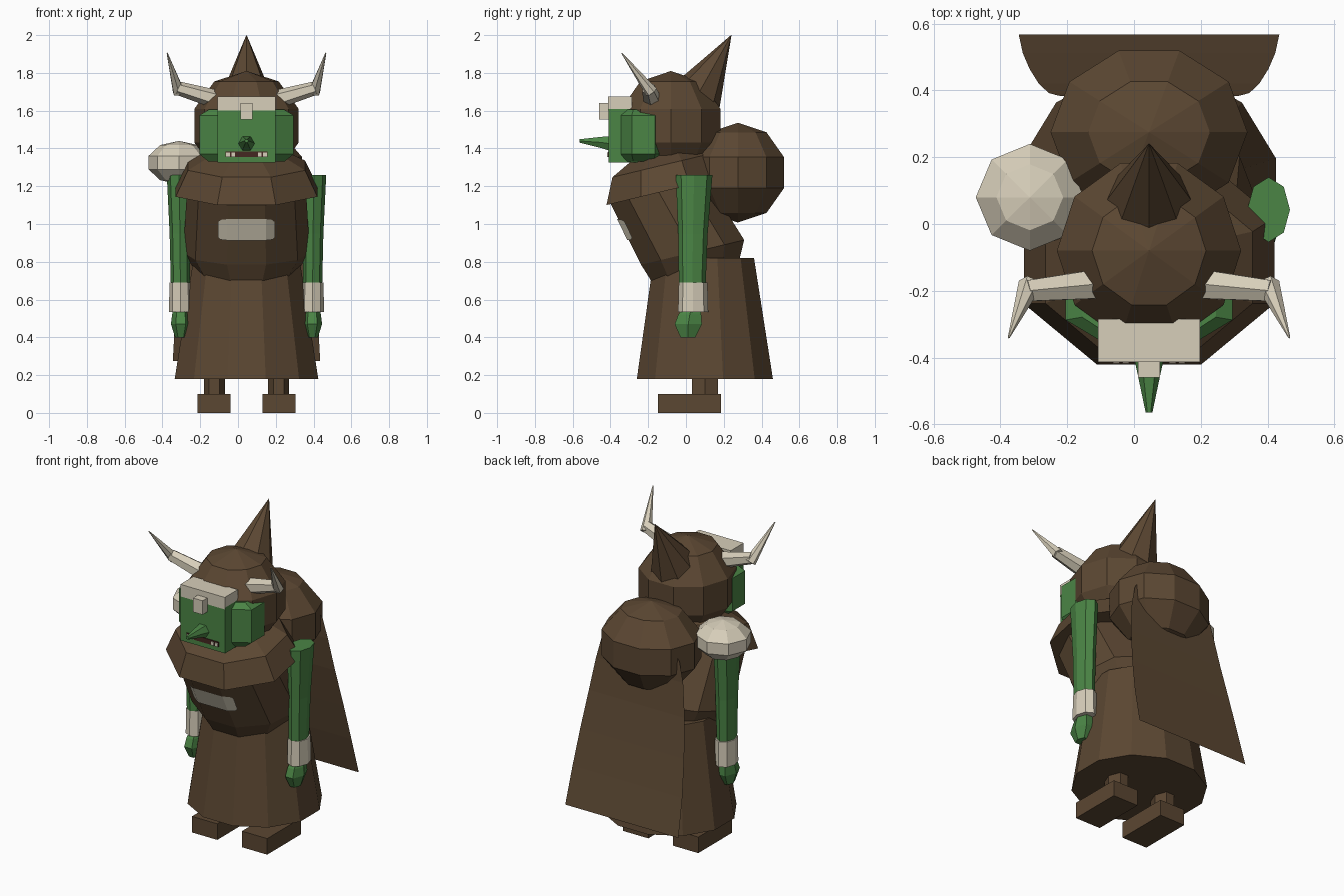
import bpy, bmesh, math
from mathutils import Vector, Matrix

cube = bpy.data.objects.get("Cube")
if cube:
    bpy.data.objects.remove(cube, do_unlink=True)

CX = 0.045  # the body's own centre line


def material(name, rgb):
    m = bpy.data.materials.new(name)
    m.use_nodes = True
    m.diffuse_color = (*rgb, 1)
    bsdf = next(n for n in m.node_tree.nodes if n.type == 'BSDF_PRINCIPLED')
    bsdf.inputs["Base Color"].default_value = (*rgb, 1)
    return m


BROWN = material("brown cloth", (0.105, 0.063, 0.032))
GREEN = material("green skin", (0.07, 0.235, 0.06))
BONE = material("pale bone", (0.68, 0.62, 0.49))
DARK = material("dark mouth", (0.06, 0.02, 0.015))


def finish(name, bm, mat):
    bmesh.ops.recalc_face_normals(bm, faces=bm.faces)
    mesh = bpy.data.meshes.new(name)
    bm.to_mesh(mesh)
    bm.free()
    mesh.materials.append(mat)
    ob = bpy.data.objects.new(name, mesh)
    bpy.context.collection.objects.link(ob)
    return ob


def loft(name, mat, n, rings, axis=(0, 0, 1), ref=(1, 0, 0), flat=False):
    """Join n-sided rings (centre, radius u, radius v) set square to the axis."""
    a = Vector(axis).normalized()
    u = Vector(ref)
    u = (u - a * u.dot(a)).normalized()
    v = a.cross(u)
    turn = math.pi / n if flat else 0
    grow = 1 / math.cos(math.pi / n) if flat else 1
    bm = bmesh.new()
    loops = []
    for c, ru, rv in rings:
        angles = [turn + math.tau * i / n for i in range(n)]
        loops.append([bm.verts.new(Vector(c) + grow * (u * ru * math.cos(t) + v * rv * math.sin(t)))
                      for t in angles])
    for lo, hi in zip(loops, loops[1:]):
        for i in range(n):
            j = (i + 1) % n
            bm.faces.new((lo[i], lo[j], hi[j], hi[i]))
    bm.faces.new(loops[0][::-1])
    bm.faces.new(loops[-1])
    return finish(name, bm, mat)


def ball(name, mat, n, rows, centre, radii):
    bm = bmesh.new()
    place = Matrix.Translation(centre) @ Matrix.Diagonal((*radii, 1)) @ Matrix.Rotation(math.pi / 2, 4, 'Z')
    bmesh.ops.create_uvsphere(bm, u_segments=n, v_segments=rows, radius=1, matrix=place)
    return finish(name, bm, mat)


def box(name, mat, lo, hi):
    lo, hi = Vector(lo), Vector(hi)
    bm = bmesh.new()
    bmesh.ops.create_cube(bm, size=1, matrix=Matrix.Translation((lo + hi) / 2) @ Matrix.Diagonal((*(hi - lo), 1)))
    return finish(name, bm, mat)


def sheet(name, mat, rows):
    """Rows of points joined into an open surface."""
    bm = bmesh.new()
    grid = [[bm.verts.new(p) for p in row] for row in rows]
    for a, b in zip(grid, grid[1:]):
        for i in range(len(a) - 1):
            bm.faces.new((a[i], a[i + 1], b[i + 1], b[i]))
    return finish(name, bm, mat)


# Robe: skirt, stooped torso, collar
LEAN = (0, -0.24, 1)
loft("skirt", BROWN, 12, [((CX, 0.1, 0.18), 0.38, 0.36), ((CX, 0.095, 0.82), 0.28, 0.265)], flat=True)
torso = loft("torso", BROWN, 10, [
    ((CX, 0.05, 0.75), 0.27, 0.25),
    ((CX, 0.035, 0.85), 0.335, 0.295),
    ((CX, -0.15, 1.18), 0.315, 0.275)], LEAN)
loft("collar", BROWN, 8, [
    ((CX, -0.11, 1.175), 0.375, 0.32),
    ((CX, -0.13, 1.31), 0.31, 0.267),
    ((CX, -0.12, 1.37), 0.2, 0.18)], LEAN, flat=True)

# Chest patch wrapped onto the torso
columns = [-0.148, -0.135, -0.1, 0.1, 0.135, 0.148]
drop = [0.015, 0.004, 0, 0, 0.004, 0.015]
patch = sheet("chest_patch", BONE, [
    [(CX + x, -0.6, 0.915 + d) for x, d in zip(columns, drop)],
    [(CX + x, -0.6, 1.025 - d) for x, d in zip(columns, drop)]])
wrap = patch.modifiers.new("wrap", 'SHRINKWRAP')
wrap.target = torso
wrap.wrap_method = 'PROJECT'
wrap.use_project_y = True
wrap.wrap_mode = 'ABOVE_SURFACE'
wrap.offset = 0.008

# Hunch and cape
ball("hunch", BROWN, 10, 5, (CX, 0.275, 1.272), (0.31, 0.27, 0.264))
profile = [(0.275, 0.567, 0.39), (0.5, 0.512, 0.378), (0.72, 0.465, 0.358),
           (0.95, 0.42, 0.33), (1.15, 0.392, 0.3), (1.27, 0.384, 0.27), (1.31, 0.383, 0.24)]
sheet("cape", BROWN, [[(CX - w, y, z), (CX + w, y, z)] for z, y, w in profile])

# Hood with its bent point
ball("hood", BROWN, 10, 5, (CX, -0.08, 1.52), (0.29, 0.29, 0.29))
loft("hood_point", BROWN, 8, [
    ((CX, 0.06, 1.68), 0.135, 0.135), ((CX, 0.24, 2.0), 0.001, 0.001)], (0, 0.16, 0.28))

# Face
loft("cheeks", GREEN, 8, [
    ((CX, -0.225, 1.33), 0.2, 0.13), ((CX, -0.225, 1.37), 0.25, 0.15),
    ((CX, -0.225, 1.575), 0.25, 0.15), ((CX, -0.225, 1.605), 0.2, 0.13)], flat=True)
box("face", GREEN, (CX - 0.153, -0.41, 1.325), (CX + 0.153, -0.22, 1.61))
loft("nose", GREEN, 6, [
    ((CX, -0.40, 1.425), 0.045, 0.045), ((CX, -0.45, 1.432), 0.034, 0.034),
    ((CX, -0.565, 1.44), 0.01, 0.01)], (0, -1, 0))
box("mouth", DARK, (CX - 0.11, -0.414, 1.355), (CX + 0.11, -0.405, 1.385))
box("brow_plate", BONE, (CX - 0.153, -0.413, 1.6), (CX + 0.153, -0.285, 1.675))
box("nose_guard", BONE, (CX - 0.033, -0.46, 1.553), (CX + 0.033, -0.405, 1.64))

# Paired parts, mirrored about the centre line
for s, side in ((1, "left"), (-1, "right")):
    def at(x, y, z):
        return (CX + s * x, y, z)

    for i, x in enumerate((0.07, 0.098)):
        c = at(x, -0.411, 1.365)
        box(f"{side}_tooth_{i}", BONE, (c[0] - 0.01, -0.418, 1.356), (c[0] + 0.01, -0.409, 1.378))

    # Horn in a thick root and a thin tip
    root, bend, tip = Vector(at(0.16, -0.18, 1.66)), Vector(at(0.365, -0.2, 1.72)), Vector(at(0.42, -0.34, 1.905))
    loft(f"{side}_horn_root", BONE, 6, [(root, 0.05, 0.05), (bend, 0.036, 0.036)], bend - root, (0, 0, 1))
    loft(f"{side}_horn_tip", BONE, 6, [
        (bend - (tip - bend) * 0.12, 0.034, 0.034), (tip, 0.003, 0.003)], tip - bend, (0, 1, 0))

    # Arm, cuff and fist
    loft(f"{side}_arm", GREEN, 8, [
        (at(0.35, 0.033, 0.65), 0.05, 0.07), (at(0.352, 0.037, 0.95), 0.055, 0.078),
        (at(0.358, 0.043, 1.26), 0.064, 0.097)])
    loft(f"{side}_cuff", BONE, 8, [
        (at(0.35, 0.038, 0.535), 0.06, 0.08), (at(0.35, 0.038, 0.69), 0.058, 0.076)])
    loft(f"{side}_fist", GREEN, 6, [
        (at(0.348, 0.01, 0.4), 0.03, 0.045), (at(0.348, 0.012, 0.47), 0.052, 0.083),
        (at(0.348, 0.02, 0.52), 0.046, 0.07), (at(0.348, 0.03, 0.56), 0.035, 0.05)])

    # Leg and foot
    loft(f"{side}_leg", BROWN, 6, [(at(0.17, 0.1, 0.08), 0.055, 0.08), (at(0.17, 0.1, 0.3), 0.055, 0.08)])
    box(f"{side}_foot", BROWN, (CX + s * 0.172 - 0.087, -0.147, 0), (CX + s * 0.172 + 0.087, 0.185, 0.1))

# Single shoulder guard on the right
ball("right_shoulder_guard", BONE, 8, 5, (-0.312, 0.08, 1.325), (0.17, 0.168, 0.115))
